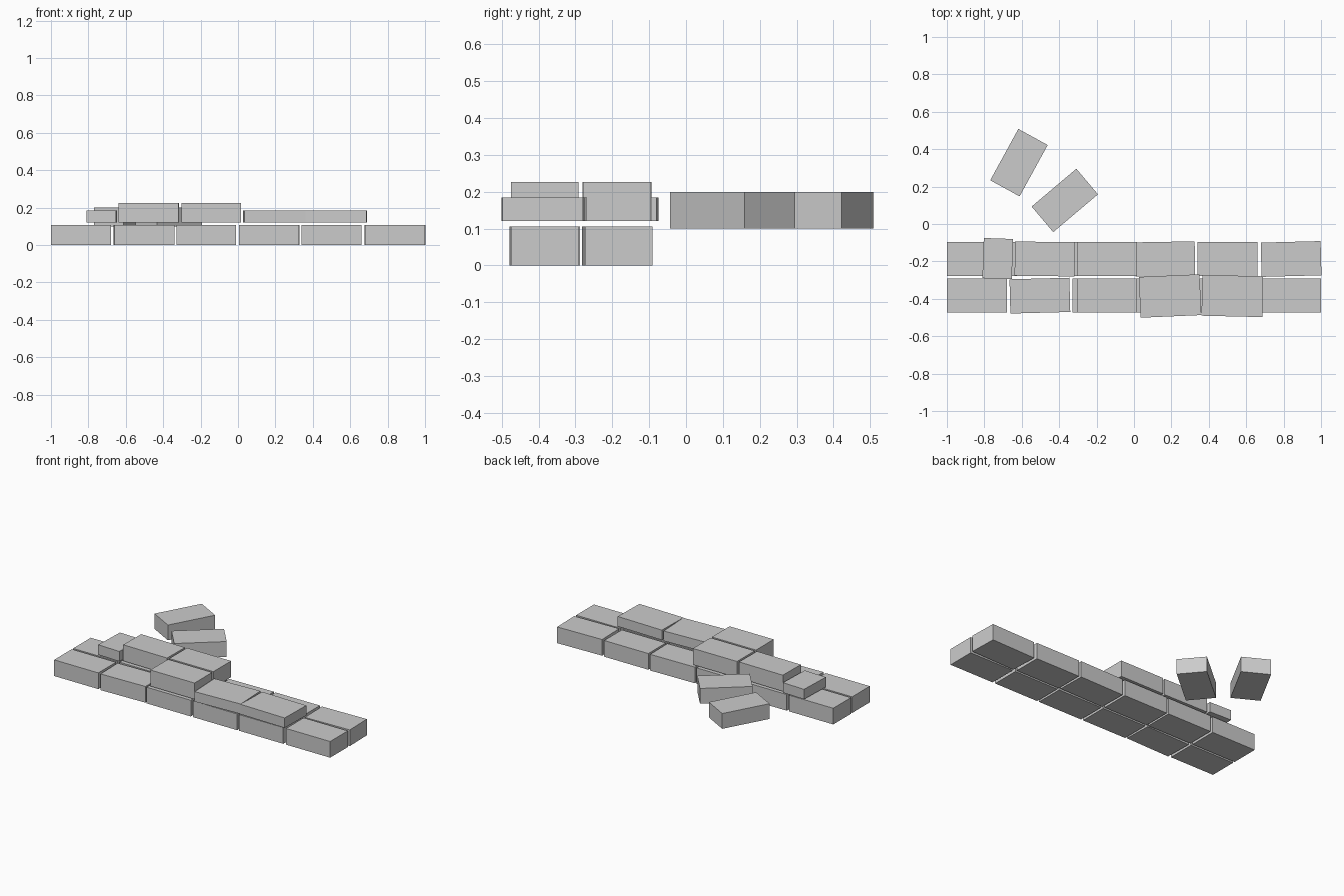
import bpy
import math

if "Cube" in bpy.data.objects:
    bpy.data.objects.remove(bpy.data.objects["Cube"], do_unlink=True)

# One flat grey for every brick
grey = bpy.data.materials.new("brick grey")
grey.use_nodes = True
grey.diffuse_color = (0.6, 0.6, 0.6, 1)
grey.node_tree.nodes["Principled BSDF"].inputs["Base Color"].default_value = (0.6, 0.6, 0.6, 1)

LENGTH, WIDTH, HEIGHT = 0.32, 0.183, 0.106
FRONT_Y, BACK_Y = -0.383, -0.187


def brick(name, x, y, z, angle=0, size=(LENGTH, WIDTH, HEIGHT)):
    """Plain box with its base at z, turned about the vertical axis."""
    bpy.ops.mesh.primitive_cube_add(size=1, location=(x, y, z + size[2] / 2),
                                    rotation=(0, 0, math.radians(angle)))
    obj = bpy.context.object
    obj.name = name
    obj.scale = size
    bpy.ops.object.transform_apply(location=False, rotation=False, scale=True)
    obj.data.materials.append(grey)


# Bottom course: two rows of six, some slightly turned
columns = (-0.84, -0.503, -0.17, 0.166, 0.5, 0.84)
rows = {"front": (FRONT_Y, (0, 1.5, 0, 0, 0, 0)),
        "back": (BACK_Y, (0, 0, 0, 1, 0, 1.5))}
for row, (y, angles) in rows.items():
    for i, (x, angle) in enumerate(zip(columns, angles)):
        brick(f"bottom_{row}_brick_{i + 1}", x, y, 0, angle)

# Upper course: full bricks
UPPER_Z = 0.12
brick("upper_back_right_brick", -0.477, BACK_Y, UPPER_Z, -0.7)
brick("upper_back_middle_brick", -0.143, BACK_Y, UPPER_Z)
brick("upper_front_middle_brick", -0.143, FRONT_Y, UPPER_Z)

# Upper course: thin, wide bricks and a thin half brick
thin = (0.325, 0.218, 0.065)
brick("thin_brick_middle", 0.193, -0.385, UPPER_Z, 2.5, thin)
brick("thin_brick_left", 0.526, -0.385, UPPER_Z, -1.3, thin)
brick("thin_half_brick", -0.728, -0.185, UPPER_Z, -2, (0.157, 0.215, 0.065))

# Loose bricks behind the stack
loose = (0.313, 0.179, 0.1)
brick("loose_brick_far", -0.615, 0.328, 0.1, 61.3, loose)
brick("loose_brick_near", -0.37, 0.126, 0.1, 40.2, loose)
